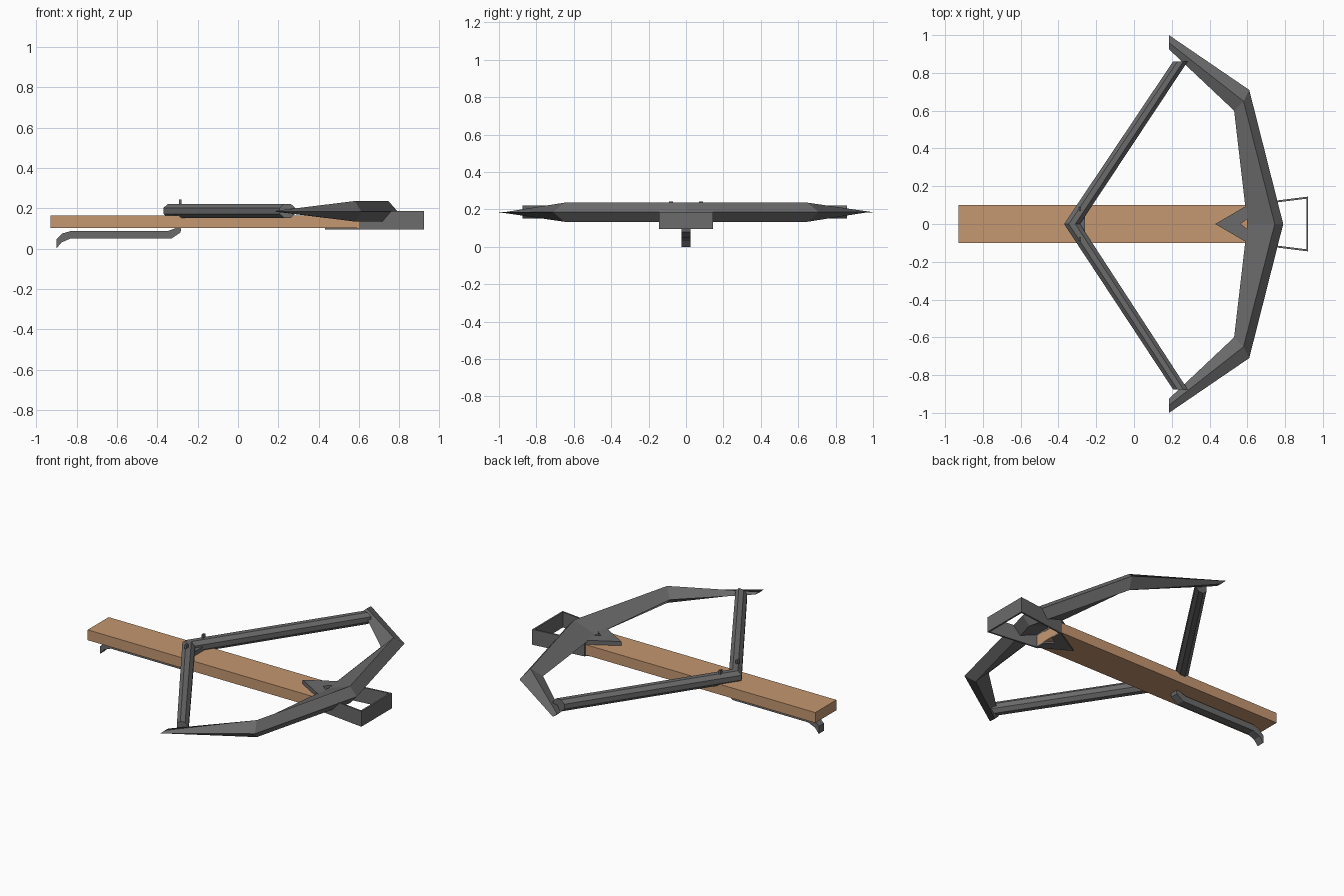
import bpy, bmesh, math
from mathutils import Vector

if "Cube" in bpy.data.objects:
    bpy.data.objects.remove(bpy.data.objects["Cube"])


def material(name, rgb):
    m = bpy.data.materials.new(name)
    m.diffuse_color = (*rgb, 1)
    m.use_nodes = True
    m.node_tree.nodes["Principled BSDF"].inputs["Base Color"].default_value = m.diffuse_color
    return m


WOOD = material("tan_wood", (0.56, 0.31, 0.165))
METAL = material("dark_grey_metal", (0.145, 0.145, 0.145))


def make(name, bm, mat):
    bmesh.ops.recalc_face_normals(bm, faces=bm.faces)
    me = bpy.data.meshes.new(name)
    bm.to_mesh(me)
    bm.free()
    me.materials.append(mat)
    ob = bpy.data.objects.new(name, me)
    bpy.context.collection.objects.link(ob)
    return ob


def loft(name, rings, mat):
    """Skin closed rings of equal length and cap both ends."""
    bm = bmesh.new()
    vs = [[bm.verts.new(p) for p in r] for r in rings]
    n = len(rings[0])
    for a, b in zip(vs, vs[1:]):
        for i in range(n):
            j = (i + 1) % n
            bm.faces.new((a[i], a[j], b[j], b[i]))
    bm.faces.new(vs[0])
    bm.faces.new(vs[-1])
    return make(name, bm, mat)


def plate(name, pts, z0, z1, mat):
    """Horizontal outline extruded upwards."""
    return loft(name, [[(x, y, z) for x, y in pts] for z in (z0, z1)], mat)


# Stock: plain wooden beam
plate("stock", [(-0.93, -0.1), (0.61, -0.1), (0.61, 0.1), (-0.93, 0.1)], 0.103, 0.165, WOOD)

# Bow: diamond section (outer, top ridge, inner, bottom ridge), tapering to flat tips
stations = [
    ((0.185, 1.0), (0.185, 0.96), (0.185, 0.925), 0.002),
    ((0.61, 0.71), (0.58, 0.65), (0.53, 0.60), 0.051),
    ((0.79, 0.0), (0.745, 0.0), (0.60, 0.0), 0.051),
]


def bow_ring(s, side):
    (ox, oy), (rx, ry), (ix, iy), h = s
    zc = 0.185
    return [(ox, oy * side, zc), (rx, ry * side, zc + h),
            (ix, iy * side, zc), (rx, ry * side, zc - h)]


loft("bow", [bow_ring(s, 1) for s in stations] +
     [bow_ring(s, -1) for s in reversed(stations[:2])], METAL)

# Drawn string: octagonal tube mitred at the nock, ends cut square to y
def string_ring(cx, y, shear):
    ring = []
    for k in range(8):
        a = math.pi * (k + 0.5) / 4
        ring.append((cx + shear * 0.038 * math.cos(a), y, 0.187 + 0.038 * math.sin(a)))
    return ring


loft("bow_string", [string_ring(0.245, 0.86, 1.1), string_ring(-0.328, 0, 1.2),
                    string_ring(0.245, -0.875, 1.1)], METAL)

# String catch in the crook of the string, with two small pins
plate("string_catch", [(-0.33, 0), (-0.26, -0.07), (-0.26, 0.07)], 0.16, 0.19, METAL)
for side in (-1, 1):
    y = 0.08 * side
    plate("catch_pin", [(-0.292, y - 0.011), (-0.28, y - 0.011),
                        (-0.28, y + 0.011), (-0.292, y + 0.011)], 0.16, 0.243, METAL)

# Trigger lever: bent strip under the stock (top and bottom edge pairs)
lever = [((-0.90, 0.045), (-0.90, 0.0)), ((-0.87, 0.075), (-0.875, 0.03)),
         ((-0.825, 0.088), (-0.83, 0.05)), ((-0.345, 0.088), (-0.33, 0.05)),
         ((-0.30, 0.105), (-0.285, 0.08)), ((-0.285, 0.105), (-0.282, 0.095))]
loft("trigger_lever", [[(t[0], -0.024, t[1]), (t[0], 0.024, t[1]),
                        (b[0], 0.024, b[1]), (b[0], -0.024, b[1])] for t, b in lever], METAL)

# Bow mount: chevron plates above and below the stock
chevron = [(0.43, 0), (0.61, -0.105), (0.61, -0.035), (0.565, 0), (0.61, 0.035), (0.61, 0.105)]
plate("mount_top", chevron, 0.163, 0.19, METAL)
plate("mount_bottom", chevron, 0.095, 0.105, METAL)

# Foot stirrup: thin upright band splayed outwards to a flat front
outer = [(0.60, -0.105), (0.922, -0.145), (0.922, 0.145), (0.60, 0.105)]
inner = [(0.60, 0.095), (0.912, 0.134), (0.912, -0.134), (0.60, -0.095)]
plate("foot_stirrup", outer + inner, 0.095, 0.187, METAL)
